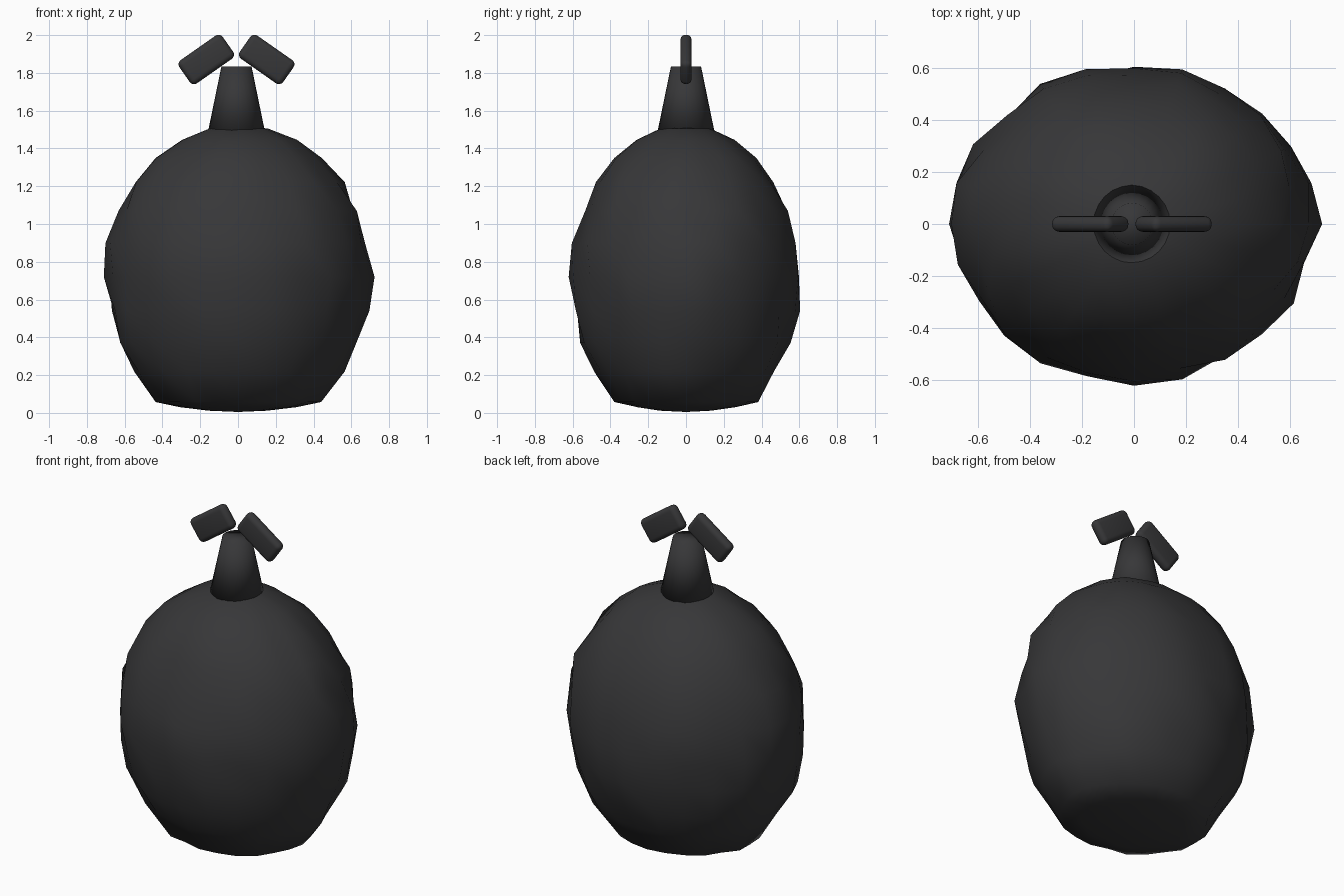
import bpy, math, random
from mathutils import Vector

if "Cube" in bpy.data.objects:
    bpy.data.objects.remove(bpy.data.objects["Cube"])

random.seed(4)
CX = -0.008  # slight offset of the stem assembly

mat = bpy.data.materials.new("charcoal")
mat.diffuse_color = (0.038, 0.038, 0.04, 1)
mat.use_nodes = True
mat.node_tree.nodes["Principled BSDF"].inputs["Base Color"].default_value = mat.diffuse_color


def finish(obj, name):
    obj.name = name
    obj.data.materials.append(mat)
    bpy.ops.object.shade_smooth()


# Lumpy oval body with a gently flattened underside
bpy.ops.mesh.primitive_uv_sphere_add(segments=24, ring_count=14, radius=1)
body = bpy.context.object
for v in body.data.vertices:
    k = 1 + random.uniform(-0.035, 0.035)
    x, y, z = v.co
    height = 0.72 + z * 0.805
    if z < -0.75:  # underside
        height = 0.005 + 0.135 * (x * x + y * y)
    v.co = Vector((x * 0.70 * k, y * 0.602 * k, height))
finish(body, "body")

# Tapered stem
bpy.ops.mesh.primitive_cone_add(vertices=24, radius1=0.152, radius2=0.08,
                                depth=0.35, location=(CX, 0, 1.658))
finish(bpy.context.object, "stem")

# Pair of rounded, drooping leaves
for side, name in ((-1, "left_leaf"), (1, "right_leaf")):
    bpy.ops.mesh.primitive_cube_add(size=1)
    leaf = bpy.context.object
    for v in leaf.data.vertices:
        v.co *= 1
        v.co = Vector((v.co.x * 0.28, v.co.y * 0.06, v.co.z * 0.15))
    leaf.location = (CX + side * 0.16, 0, 1.871)
    leaf.rotation_euler.y = side * math.radians(35)
    bevel = leaf.modifiers.new("rounding", 'BEVEL')
    bevel.width = 0.028
    bevel.segments = 4
    finish(leaf, name)
